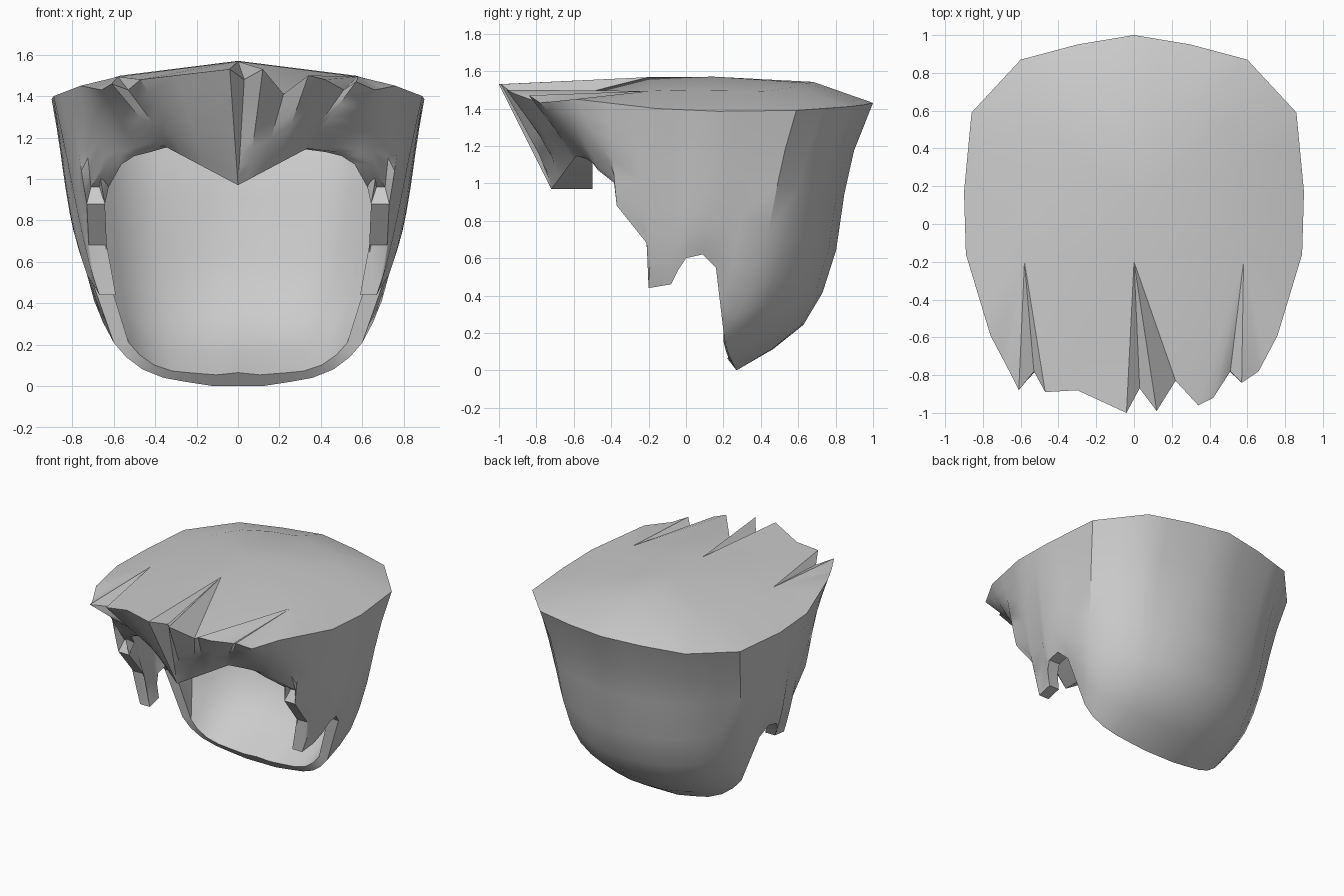
import bpy
import bmesh
from mathutils import Vector

cube = bpy.data.objects.get("Cube")
if cube:
    bpy.data.objects.remove(cube)

# Flat-top outline of one half, from the back centre round to the temple
RIM = [(0, 1, 1.43), (.3, .95, 1.42), (.6, .87, 1.41), (.86, .59, 1.39),
       (.9, .17, 1.385), (.89, -.16, 1.4), (.76, -.59, 1.45), (.66, -.78, 1.43)]

# Lower edge of one half: position along the rim, then x, y, z
HEM = [(0, 0, .27, 0), (.5, .12, .27, 0), (1, .25, .26, .02), (1.5, .36, .25, .04),
       (2, .46, .23, .08), (2.5, .54, .21, .14), (3, .6, .2, .21),
       (3.5, .66, .18, .38), (3.8, .72, .16, .55), (4, .75, .09, .62),
       (4.4, .75, 0, .6), (4.55, .73, -.04, .54), (4.7, .68, -.08, .46),
       (5, .67, -.2, .44), (5.25, .72, -.21, .68), (5.6, .73, -.37, .88),
       (6, .71, -.33, .96), (6.3, .64, -.47, 1.07), (6.65, .57, -.5, 1.11),
       (7, .48, -.53, 1.13)]

# Jagged front edge of the fringe, tips and notches from left to right
TIPS = [(.57, -.84, 1.47), (.51, -.78, 1.43), (.42, -.92, 1.48), (.34, -.96, 1.5),
        (.22, -.83, 1.41), (.12, -.99, 1.53), (.03, -.87, 1.48), (-.04, -1, 1.53),
        (-.3, -.88, 1.5), (-.47, -.89, 1.48), (-.53, -.78, 1.43), (-.61, -.88, 1.46)]

# Height fractions of the rows and the rounded skull profile at each
ROWS = [1, .82, .66, .45, .29, .17, .08, 0]
BULGE = [1, .86, .79, .73, .63, .49, .27, 0]


def dome(x, y):
    return Vector((x, y, 1.57 - .22 * x * x - .06 * y * y))


def along(points, u):
    i = min(int(u), len(points) - 2)
    return Vector(points[i]).lerp(Vector(points[i + 1]), u - i)


def wall(top, bottom, bulge):
    """Points running from the rim down to the lower edge."""
    points = []
    for s, f in zip(ROWS, BULGE):
        f = s + (f - s) * bulge
        p = bottom.lerp(top, f)
        p.z = bottom.z + (top.z - bottom.z) * s
        points.append(p)
    return points


def inward(p):
    y = p.y if p.y < .3 else .3 + (p.y - .3) * .89
    return Vector((p.x * .88, max(y, -.5), p.z))


def column(crown, top, bottom, bulge, lip):
    """Crown point, outer wall, lower lip and inner wall."""
    inner_top = inward(top) - Vector((0, 0, .09))
    inner_bottom = inward(bottom) + Vector((0, -.05, .065)) * lip
    inside = wall(inner_top, inner_bottom, bulge)
    return [crown] + wall(top, bottom, bulge) + inside[::-1]


def mirrored(points):
    return [Vector((-p.x, p.y, p.z)) for p in points]


# Back and side columns
crown_line = [dome(x * .64, y * .64 + .04) for x, y, z in RIM[:-2]]
crown_line += [dome(.58, -.2)] * 2
side = []
for u, x, y, z in HEM:
    bulge = min(1, max(0, 1.2 - .2 * u))
    lip = max(0, 1 - u / 3)
    side.append(column(along(crown_line, u), along(RIM, u),
                       Vector((x, y, z)), bulge, lip))

# Fringe columns, with three crown points where the grooves end
fringe = []
for x, y, z in TIPS:
    sign = 1 if x > 0 else -1
    hx = max(abs(x) - .04, 0) * .63
    groove = sign * .58 if abs(x) > .31 else 0
    bottom = Vector((sign * hx, -.72 + .4 * hx, .97 + .53 * hx))
    fringe.append(column(dome(groove, -.2), Vector((x, y, z)), bottom, 0, 0))

columns = side + fringe + [mirrored(c) for c in side[:0:-1]]

# Join the columns into a closed shell
bm = bmesh.new()
grid = [[bm.verts.new(p) for p in c] for c in columns]
crown = bm.verts.new((0, .15, 1.57))
ceiling = bm.verts.new((0, .15, 1.46))
for a, b in zip(grid, grid[1:] + grid[:1]):
    bm.faces.new((crown, a[0], b[0]))
    bm.faces.new((ceiling, b[-1], a[-1]))
    for i in range(len(a) - 1):
        bm.faces.new((a[i], a[i + 1], b[i + 1], b[i]))
bmesh.ops.remove_doubles(bm, verts=bm.verts, dist=.0005)
bmesh.ops.recalc_face_normals(bm, faces=bm.faces)
mesh = bpy.data.meshes.new("flat_top_hair")
bm.to_mesh(mesh)
bm.free()

hair = bpy.data.objects.new("flat_top_hair", mesh)
bpy.context.collection.objects.link(hair)

# Plain grey
grey = bpy.data.materials.new("plain_grey")
grey.use_nodes = True
colour = (.6, .6, .6, 1)
grey.diffuse_color = colour
grey.node_tree.nodes["Principled BSDF"].inputs["Base Color"].default_value = colour
mesh.materials.append(grey)

bpy.ops.object.select_all(action="DESELECT")
hair.select_set(True)
bpy.context.view_layer.objects.active = hair
bpy.ops.object.shade_smooth_by_angle(angle=.6)
